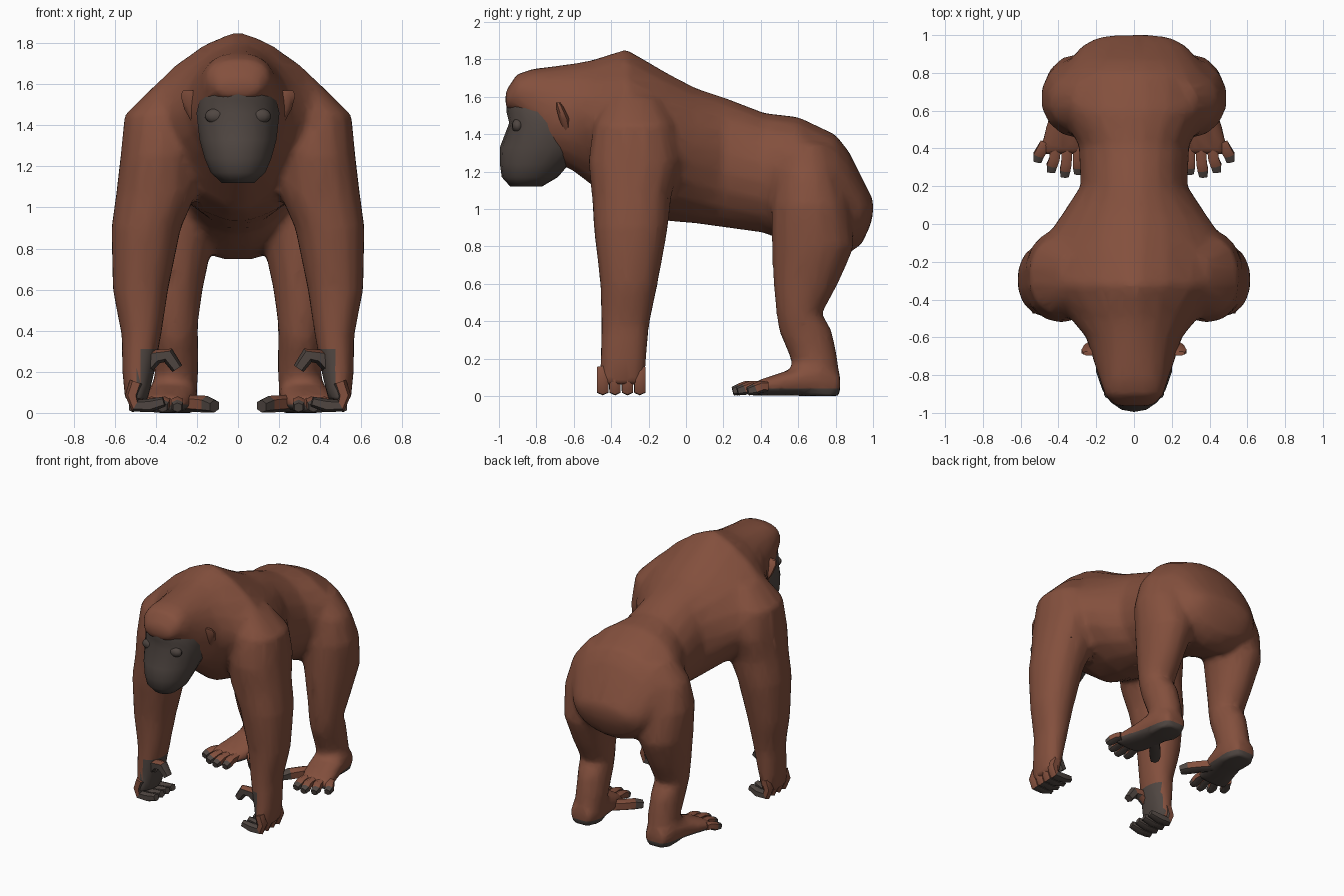
import bpy, bmesh, math
from mathutils import Vector

if "Cube" in bpy.data.objects:
    bpy.data.objects.remove(bpy.data.objects["Cube"])


def make_material(name, rgb):
    m = bpy.data.materials.new(name)
    m.use_nodes = True
    m.diffuse_color = (*rgb, 1)
    m.node_tree.nodes["Principled BSDF"].inputs["Base Color"].default_value = (*rgb, 1)
    return m


FUR = make_material("rust_brown_fur", (0.23, 0.08, 0.047))
SKIN = make_material("dark_grey_skin", (0.08, 0.062, 0.054))
X, Y, Z = Vector((1, 0, 0)), Vector((0, 1, 0)), Vector((0, 0, 1))


def loft(bm, rings, sides=14):
    """Skin a closed tube through rings of (centre, half-axis u, half-axis v, roundness)."""
    loops = []
    for c, u, v, power in rings:
        loop = []
        for i in range(sides):
            a = math.tau * (i + 0.5) / sides
            cs, sn = math.cos(a), math.sin(a)
            p = u * math.copysign(abs(cs) ** (2 / power), cs)
            q = v * math.copysign(abs(sn) ** (2 / power), sn)
            loop.append(bm.verts.new(c + p + q))
        loops.append(loop)
    faces = [bm.faces.new(loops[0]), bm.faces.new(loops[-1])]
    for a, b in zip(loops, loops[1:]):
        for i in range(sides):
            j = (i + 1) % sides
            faces.append(bm.faces.new((a[i], a[j], b[j], b[i])))
    bmesh.ops.recalc_face_normals(bm, faces=faces)
    return faces


def upright(rows, power=2.2):
    """Rings stacked in z from (z, centre x, centre y, rx, ry)."""
    return [(Vector((x, y, z)), X * rx, Y * ry, power) for z, x, y, rx, ry in rows]


def lengthwise(rows):
    """Rings along y from (y, centre x, low z, high z, half width, roundness)."""
    return [(Vector((x, y, (lo + hi) / 2)), X * w, Z * (hi - lo) / 2, power)
            for y, x, lo, hi, w, power in rows]


def digit(bm, points, radius, wide, dark_segments, bare):
    """Jointed finger or toe: bare direction and end segments are dark."""
    pts = [Vector(p) for p in points]
    rings = []
    for i, p in enumerate(pts):
        t = (pts[min(i + 1, len(pts) - 1)] - pts[max(i - 1, 0)]).normalized()
        side = (wide - t * wide.dot(t)).normalized()
        r = radius * (0.75 if i == len(pts) - 1 else 1)
        rings.append((p, side * r, t.cross(side) * r, 2.6))
    faces = loft(bm, rings, 6)
    for k, f in enumerate(faces):
        f.normal_update()
        end = k == 1 or k >= len(faces) - 6 * dark_segments
        f.material_index = int(end or f.normal.dot(bare) > .4)


def finish(bm, name, mats=(FUR, SKIN), angle=50):
    me = bpy.data.meshes.new(name)
    bm.to_mesh(me)
    bm.free()
    ob = bpy.data.objects.new(name, me)
    bpy.context.collection.objects.link(ob)
    for m in mats:
        me.materials.append(m)
    bpy.ops.object.select_all(action='DESELECT')
    ob.select_set(True)
    bpy.context.view_layer.objects.active = ob
    bpy.ops.object.shade_smooth_by_angle(angle=math.radians(angle))
    return ob


def mirrored(bm):
    """Add the other half across x = 0."""
    geo = bmesh.ops.duplicate(bm, geom=bm.verts[:] + bm.edges[:] + bm.faces[:])["geom"]
    for v in (g for g in geo if isinstance(g, bmesh.types.BMVert)):
        v.co.x = -v.co.x
    bmesh.ops.reverse_faces(bm, faces=[g for g in geo if isinstance(g, bmesh.types.BMFace)])


# Limbs and feet, left side then mirrored
body = bmesh.new()
arm = [(1.6, .32, -.28, .08, .13), (1.45, .365, -.275, .19, .22),
       (1.25, .385, -.275, .19, .25), (1.08, .395, -.29, .2, .215),
       (.9, .447, -.295, .172, .2), (.6, .475, -.305, .137, .155),
       (.38, .47, -.325, .098, .13), (.2, .485, -.335, .08, .125), (.06, .495, -.345, .055, .125)]
leg = [(1.35, .2, .65, .13, .13), (1.2, .27, .65, .18, .17), (1.02, .295, .665, .2, .21),
       (.8, .305, .68, .178, .222), (.6, .31, .64, .14, .175),
       (.44, .31, .605, .118, .122), (.36, .305, .635, .112, .143),
       (.2, .3, .685, .108, .128), (.0, .31, .715, .105, .112)]
foot = [(.825, .31, 0, .12, .08, 2.6), (.72, .31, 0, .2, .115, 2.6),
        (.58, .325, 0, .15, .125, 2.6), (.46, .355, 0, .11, .13, 2.6), (.37, .38, 0, .08, .12, 2.6)]
loft(body, upright(arm), 14)
loft(body, upright(leg, 2), 14)
loft(body, lengthwise(foot), 12)
mirrored(body)

# Crown, neck, back, belly and rump in one sweep
trunk = [(-.965, 1.53, 1.63, .1, 2.6), (-.905, 1.52, 1.72, .155, 2.6),
         (-.82, 1.4, 1.75, .182, 2.5), (-.74, 1.27, 1.76, .21, 2.2),
         (-.6, 1.2, 1.78, .255, 1.9), (-.5, 1.12, 1.8, .34, 1.6),
         (-.32, .98, 1.86, .52, 1.4), (-.1, .93, 1.73, .49, 1.55),
         (.05, .92, 1.65, .385, 1.8), (.2, .9, 1.6, .285, 2), (.42, .87, 1.515, .295, 2),
         (.6, .79, 1.495, .4, 2), (.8, .74, 1.4, .395, 2), (.87, .76, 1.31, .34, 2),
         (.94, .81, 1.17, .28, 2), (.985, .91, 1.08, .2, 2), (1.0, .97, 1.05, .1, 2)]
loft(body, lengthwise([(y, 0, lo, hi, w, p) for y, lo, hi, w, p in trunk]), 20)
body_ob = finish(body, "body")

# Fuse the body parts into one soft skin
mod = body_ob.modifiers.new("fuse", 'REMESH')
mod.mode, mod.voxel_size = 'VOXEL', 0.022
mod = body_ob.modifiers.new("soften", 'SMOOTH')
mod.factor, mod.iterations = 0.5, 6
mod = body_ob.modifiers.new("simplify", 'DECIMATE')
mod.ratio = 0.2
fused = bpy.data.meshes.new_from_object(
    body_ob.evaluated_get(bpy.context.evaluated_depsgraph_get()))
bpy.data.objects.remove(body_ob)
body = bmesh.new()
body.from_mesh(fused)
for height in (.04, .31):
    bmesh.ops.bisect_plane(body, geom=body.verts[:] + body.edges[:] + body.faces[:],
                           plane_co=Z * height, plane_no=Z)

# Bare palms face inward, bare soles face down
for f in body.faces:
    c, n = f.calc_center_median(), f.normal
    inward = -n.x * math.copysign(1, c.x)
    palm = c.y < 0 and c.z < .31 and inward - .3 * n.y > .35
    sole = c.y > .2 and c.z < .04
    f.material_index = int(palm or sole)
finish(body, "body")

# Bare face mask
mask = [(1.56, 0, -.76, .17, .2), (1.52, 0, -.755, .19, .205), (1.46, 0, -.74, .205, .205),
        (1.33, 0, -.76, .19, .235), (1.24, 0, -.81, .165, .185),
        (1.17, 0, -.835, .135, .15), (1.12, 0, -.855, .08, .085)]
bm = bmesh.new()
loft(bm, upright(mask, 2.1), 18)
finish(bm, "face", (SKIN,))

# Eyes, and ears that flare outward at the top
for side, s in (("left", 1), ("right", -1)):
    bm = bmesh.new()
    bmesh.ops.create_uvsphere(bm, u_segments=12, v_segments=7, radius=1)
    for v in bm.verts:
        v.co = Vector((s * (.107 + v.co.x * .054), -.9 + v.co.y * .032, 1.445 + v.co.z * .038))
    finish(bm, side + "_eye", (SKIN,))
    bm = bmesh.new()
    ear = [(1.57, .24, -.685, .03, .012), (1.545, .232, -.675, .05, .022),
           (1.48, .22, -.65, .045, .03), (1.42, .205, -.635, .025, .02)]
    loft(bm, upright([(z, s * x, y, rx, ry) for z, x, y, rx, ry in ear]), 8)
    finish(bm, side + "_ear", (FUR,))

# Curled fingers with an inward thumb
bm = bmesh.new()
for i in range(4):
    y = -.445 + i * .066
    digit(bm, [(.495, y, .15), (.517, y, .085), (.5, y, .036),
               (.43, y, .036), (.36, y - .01, .055)], .033, Y, 2, -X)
digit(bm, [(.47, -.38, .2), (.4, -.4, .275), (.34, -.41, .28), (.295, -.41, .215)],
      .038, Y, 1, -Y - Z)
mirrored(bm)
finish(bm, "fingers")

# Splayed toes with a wide-set big toe
bm = bmesh.new()
for i, tip in enumerate((.265, .25, .275, .33)):
    x = .295 + i * .058
    digit(bm, [(x, .43, .05), (x + .005 * i, tip + .07, .05),
               (x + .012 * i, tip + .035, .035), (x + .014 * i, tip, .026)], .031, X, 1, -Z)
digit(bm, [(.3, .56, .05), (.2, .46, .045), (.15, .4, .042), (.115, .355, .032)],
      .041, X, 1, -Z)
mirrored(bm)
finish(bm, "toes")
